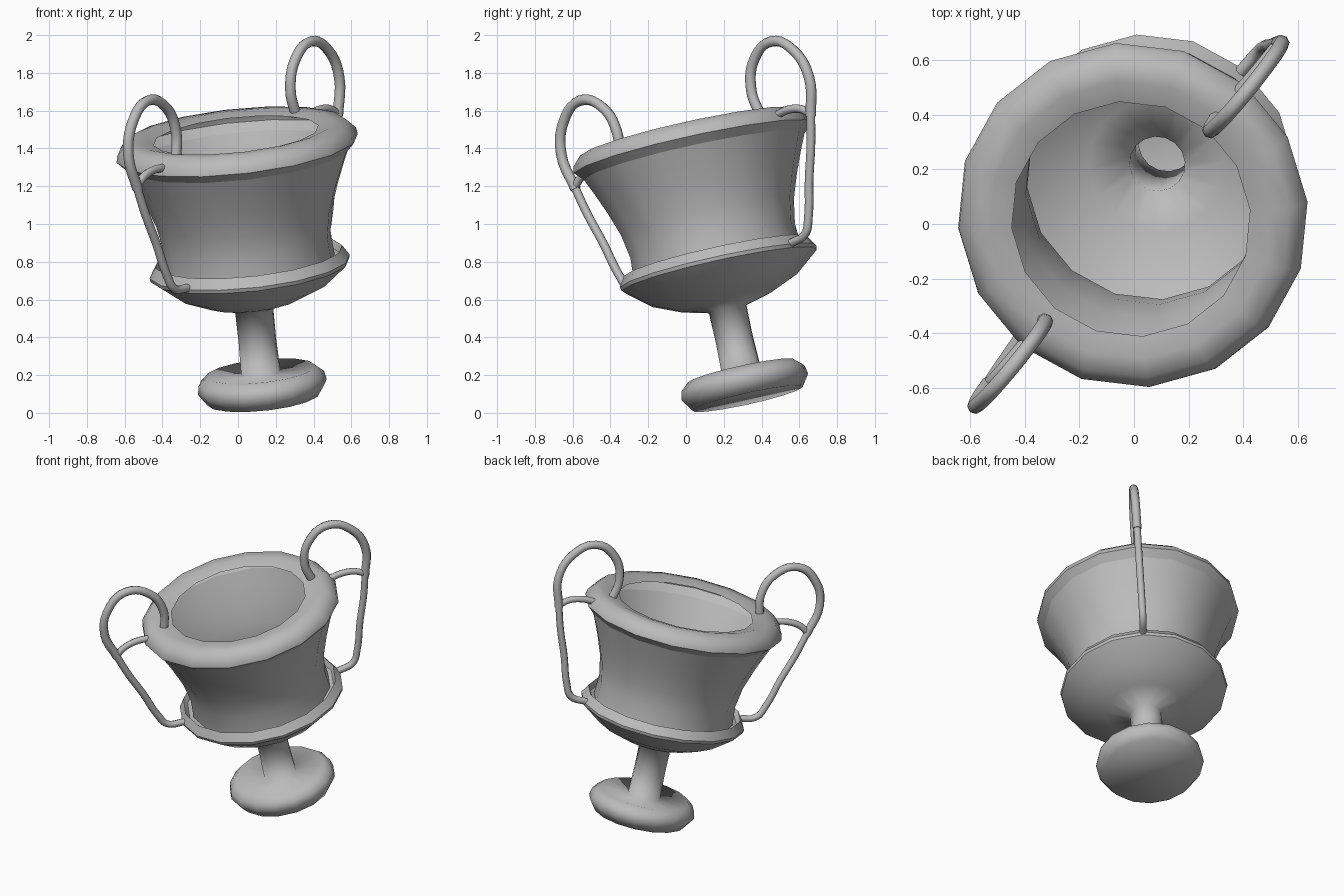
import bpy, bmesh, math
from mathutils import Matrix, Vector

cube = bpy.data.objects.get("Cube")
if cube:
    bpy.data.objects.remove(cube, do_unlink=True)

SIDES = 16
PHASE = math.radians(5)
HANDLE_ANGLE = math.radians(50)

# The whole cup leans along this axis
lean = Vector((0, 0, 1)).rotation_difference(Vector((-0.105, -0.22, 1)))
FRAME = Matrix.Translation((0.135, 0.325, 0.075)) @ lean.to_matrix().to_4x4()

clay = bpy.data.materials.new("plain grey")
clay.use_nodes = True
clay.diffuse_color = (0.5, 0.5, 0.5, 1)
clay.node_tree.nodes["Principled BSDF"].inputs["Base Color"].default_value = (0.5, 0.5, 0.5, 1)


def lathe(name, profile, cap=False, angle=180):
    """Spin a (radius, height) profile into an open shell."""
    bm = bmesh.new()
    rings = []
    for r, z in profile:
        ring = []
        for i in range(SIDES):
            a = PHASE + math.tau * i / SIDES
            ring.append(bm.verts.new((r * math.cos(a), r * math.sin(a), z)))
        rings.append(ring)
    for low, high in zip(rings, rings[1:]):
        for i in range(SIDES):
            j = (i + 1) % SIDES
            bm.faces.new((low[i], low[j], high[j], high[i]))
    if cap:
        bm.faces.new(rings[0][::-1])
    mesh = bpy.data.meshes.new(name)
    bm.to_mesh(mesh)
    bm.free()
    obj = bpy.data.objects.new(name, mesh)
    bpy.context.collection.objects.link(obj)
    mesh.materials.append(clay)
    obj.matrix_world = FRAME
    bpy.ops.object.select_all(action="DESELECT")
    obj.select_set(True)
    bpy.context.view_layer.objects.active = obj
    bpy.ops.object.shade_smooth_by_angle(angle=math.radians(angle))
    return obj


def tube(name, path, radius, turn):
    """Round rod along (outward, height) points in a plane through the axis."""
    curve = bpy.data.curves.new(name, "CURVE")
    curve.dimensions = "3D"
    curve.bevel_depth = radius
    curve.bevel_resolution = 2
    curve.resolution_u = 5
    curve.use_fill_caps = True
    spline = curve.splines.new("BEZIER")
    spline.bezier_points.add(len(path) - 1)
    for point, (s, t) in zip(spline.bezier_points, path):
        point.co = (s, 0, t)
        point.handle_left_type = point.handle_right_type = "AUTO"
    curve.materials.append(clay)
    obj = bpy.data.objects.new(name, curve)
    bpy.context.collection.objects.link(obj)
    obj.matrix_world = FRAME @ Matrix.Rotation(turn, 4, "Z")
    bpy.ops.object.select_all(action="DESELECT")
    obj.select_set(True)
    bpy.context.view_layer.objects.active = obj
    bpy.ops.object.convert(target="MESH")


# Foot, hollow stem and shallow bowl in one smooth shell
lathe("foot_stem_and_bowl", [
    (0.30, 0), (0.345, 0.065), (0.335, 0.11), (0.29, 0.15), (0.105, 0.14),
    (0.10, 0.32), (0.102, 0.49), (0.25, 0.53), (0.40, 0.595), (0.53, 0.70)], cap=True)

# Raised edge around the bowl
lathe("bowl_edge", [(0.53, 0.70), (0.535, 0.72), (0.50, 0.775), (0.48, 0.74), (0.455, 0.735)], angle=40)

# Flaring wall
lathe("wall", [
    (0.455, 0.735), (0.447, 0.86), (0.47, 0.99), (0.515, 1.12), (0.56, 1.23), (0.60, 1.32)])

# Overhanging lip with a narrower mouth
lathe("lip", [
    (0.60, 1.32), (0.645, 1.365), (0.638, 1.40), (0.59, 1.45), (0.52, 1.455), (0.44, 1.435)], angle=45)

# Two matching handles, each a loop, an arm and a lower strand
LOOP = [(0.505, 1.42), (0.48, 1.57), (0.545, 1.72), (0.685, 1.785),
        (0.82, 1.705), (0.885, 1.54), (0.84, 1.34)]
ARM = [(0.845, 1.35), (0.79, 1.39), (0.70, 1.41), (0.60, 1.40)]
STRAND = [(0.845, 1.36), (0.80, 1.20), (0.735, 1.02), (0.675, 0.83), (0.63, 0.75), (0.52, 0.725)]
for side, turn in (("back", HANDLE_ANGLE), ("front", HANDLE_ANGLE + math.pi)):
    tube(side + "_handle_loop", LOOP, 0.028, turn)
    tube(side + "_handle_arm", ARM, 0.022, turn)
    tube(side + "_handle_strand", STRAND, 0.023, turn)
